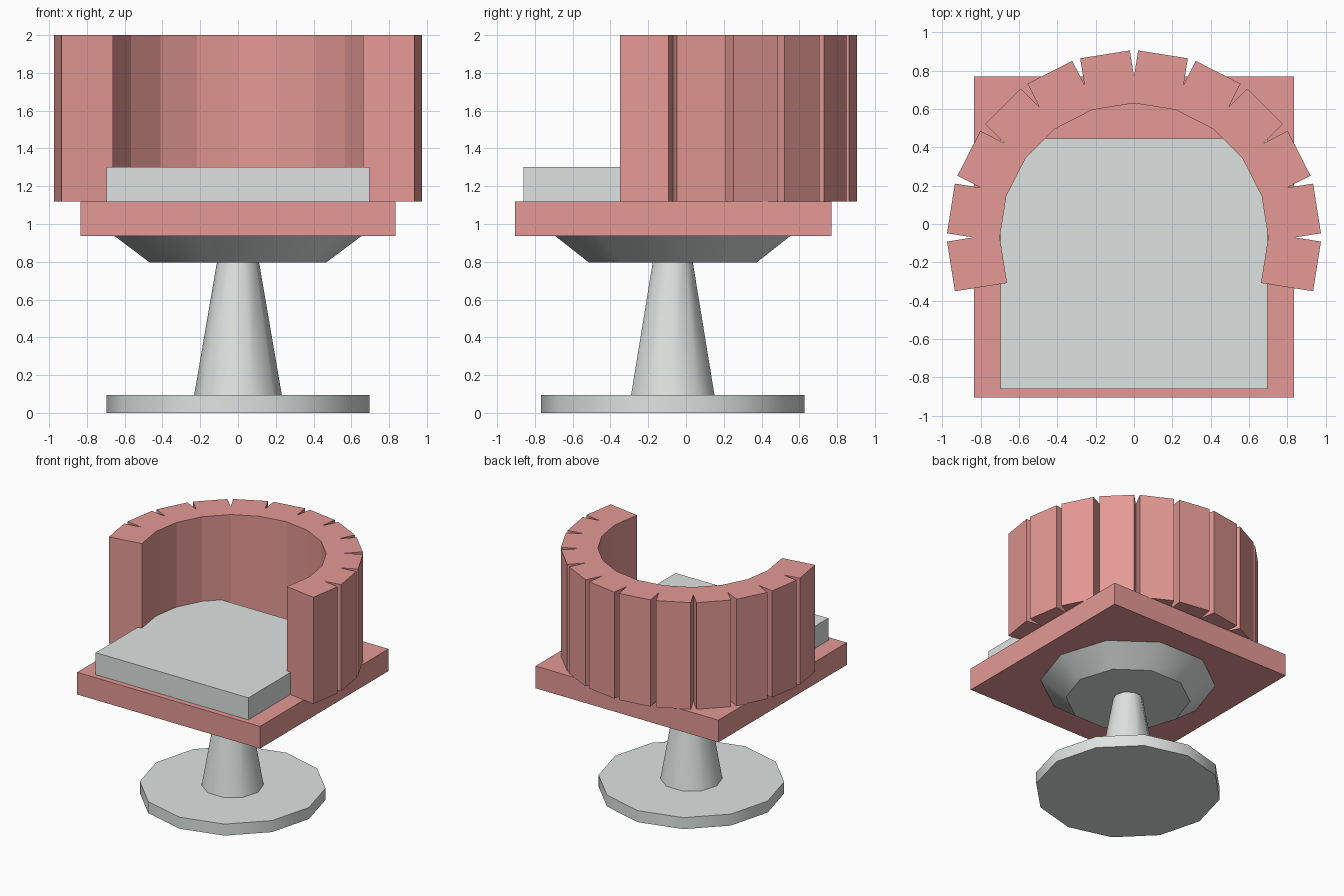
import bpy, bmesh, math

if "Cube" in bpy.data.objects:
    bpy.data.objects.remove(bpy.data.objects["Cube"])

CY = -0.07  # y of the pedestal and backrest axis


def material(name, rgb):
    m = bpy.data.materials.new(name)
    m.diffuse_color = (*rgb, 1)
    m.use_nodes = True
    m.node_tree.nodes["Principled BSDF"].inputs["Base Color"].default_value = m.diffuse_color
    return m


red = material("dusty red", (0.78, 0.32, 0.30))
grey = material("light grey", (0.73, 0.77, 0.75))


def finish(name, bm, mat):
    bmesh.ops.recalc_face_normals(bm, faces=bm.faces)
    me = bpy.data.meshes.new(name)
    bm.to_mesh(me)
    bm.free()
    me.materials.append(mat)
    ob = bpy.data.objects.new(name, me)
    bpy.context.collection.objects.link(ob)
    return ob


def prism(name, pts, z0, z1, mat):
    """Extrude a flat outline from z0 to z1."""
    bm = bmesh.new()
    face = bm.faces.new([bm.verts.new((x, y, z0)) for x, y in pts])
    up = bmesh.ops.extrude_face_region(bm, geom=[face])["geom"]
    verts = [v for v in up if isinstance(v, bmesh.types.BMVert)]
    bmesh.ops.translate(bm, verts=verts, vec=(0, 0, z1 - z0))
    return finish(name, bm, mat)


def slab(name, hx, y0, y1, z0, z1, mat):
    return prism(name, [(-hx, y0), (hx, y0), (hx, y1), (-hx, y1)], z0, z1, mat)


def frustum(name, sides, r0, r1, z0, z1, mat):
    """Smooth-sided tapered cylinder with a corner on the x axis."""
    bm = bmesh.new()
    rings = []
    for r, z in ((r0, z0), (r1, z1)):
        rings.append([bm.verts.new((r * math.cos(math.tau * i / sides),
                                    CY + r * math.sin(math.tau * i / sides), z))
                      for i in range(sides)])
    a, b = rings
    bm.faces.new(a[::-1])
    bm.faces.new(b)
    for i in range(sides):
        j = (i + 1) % sides
        bm.faces.new((a[i], a[j], b[j], b[i])).smooth = True
    ob = finish(name, bm, mat)
    for e in ob.data.edges:  # crisp rims
        za, zb = (ob.data.vertices[v].co.z for v in e.vertices)
        e.use_edge_sharp = abs(za - zb) < 1e-5
    return ob


# Pedestal
frustum("floor_base", 12, 0.697, 0.697, 0.0, 0.095, grey)
frustum("pedestal_post", 10, 0.232, 0.112, 0.095, 0.795, grey)
frustum("seat_support", 10, 0.465, 0.655, 0.795, 0.937, grey)

# Seat
slab("seat_frame", 0.835, -0.905, 0.77, 0.937, 1.12, red)
slab("seat_cushion", 0.697, -0.86, 0.445, 1.12, 1.302, grey)

# Backrest: twelve padded blocks round an arc, with V gaps on the outside
STEP = math.radians(18)
R_IN, R_OUT, HALF = 0.691, 0.966, 0.131
R_GAP = HALF / math.sin(STEP / 2)


def polar(angle, r, side=0.0):
    """Point at distance r towards angle (from +y), shifted sideways."""
    return (r * math.sin(angle) + side * math.cos(angle),
            CY + r * math.cos(angle) - side * math.sin(angle))


outline = []
for i in range(12):
    a = (i - 5.5) * STEP
    outline += [polar(a, R_OUT, -HALF), polar(a, R_OUT, HALF)]
    if i < 11:
        outline.append(polar(a + STEP / 2, R_GAP))
outline.append(polar(5.5 * STEP, R_IN, HALF))
for i in range(5, -6, -1):
    outline.append(polar(i * STEP, R_IN / math.cos(STEP / 2)))
outline.append(polar(-5.5 * STEP, R_IN, -HALF))
prism("backrest", outline, 1.12, 2.0, red)
